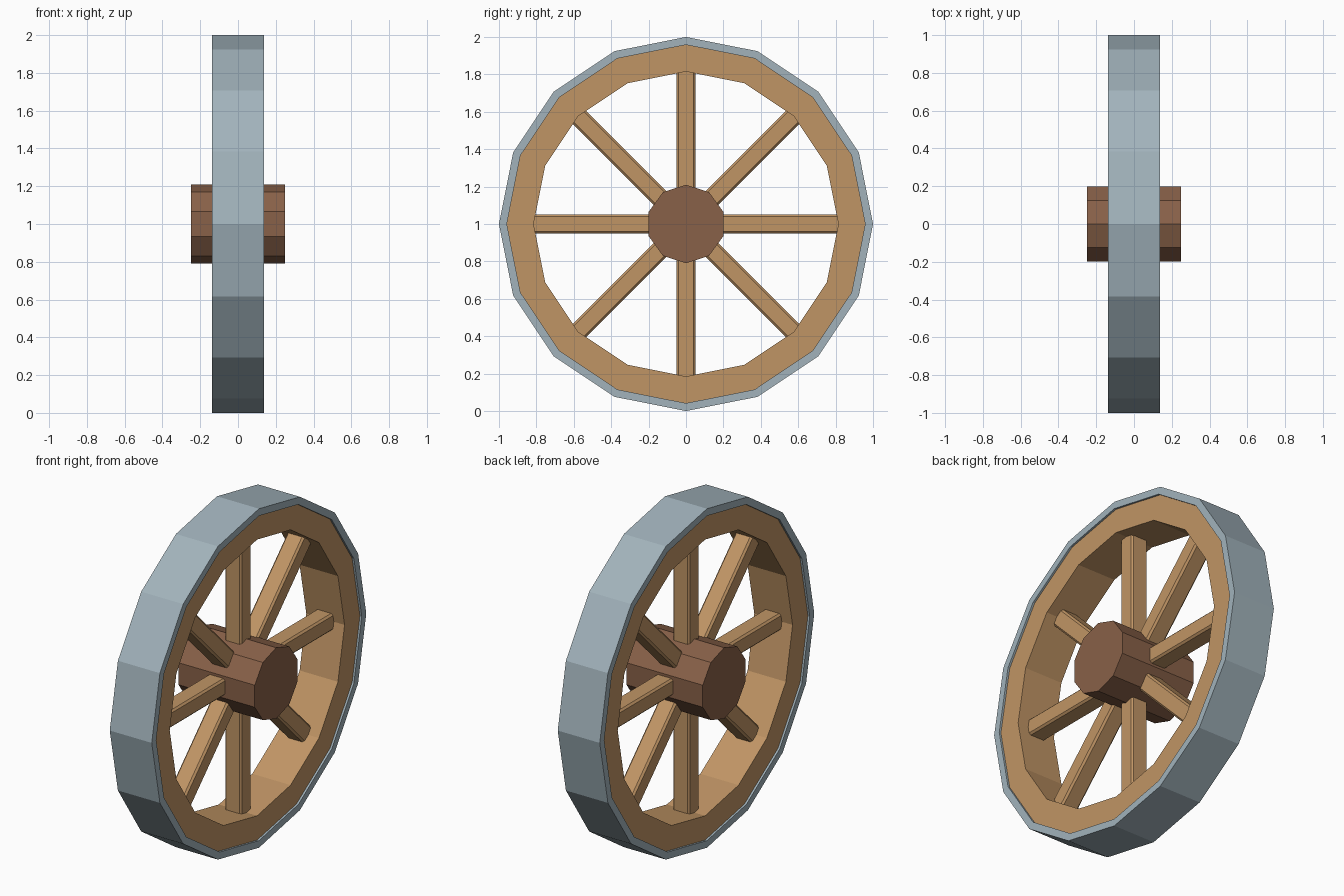
import bpy, bmesh
from math import sin, cos, pi

cube = bpy.data.objects.get("Cube")
if cube:
    bpy.data.objects.remove(cube)


def material(name, color):
    m = bpy.data.materials.new(name)
    m.use_nodes = True
    m.diffuse_color = (*color, 1)
    m.node_tree.nodes["Principled BSDF"].inputs["Base Color"].default_value = (*color, 1)
    return m


iron = material("blue grey iron", (0.36, 0.45, 0.50))
oak = material("light oak", (0.53, 0.30, 0.13))
walnut = material("dark walnut", (0.25, 0.12, 0.065))

CENTRE_Z = 1.0


def finish(bm, name, mat):
    bmesh.ops.recalc_face_normals(bm, faces=bm.faces)
    mesh = bpy.data.meshes.new(name)
    bm.to_mesh(mesh)
    bm.free()
    mesh.materials.append(mat)
    obj = bpy.data.objects.new(name, mesh)
    obj.location.z = CENTRE_Z
    bpy.context.collection.objects.link(obj)
    return obj


def circle(bm, x, radius, sides):
    """Polygon about the x axis with one corner straight up."""
    angles = [2 * pi * i / sides for i in range(sides)]
    return [bm.verts.new((x, radius * sin(a), radius * cos(a))) for a in angles]


def bridge(bm, a, b):
    n = len(a)
    for i in range(n):
        j = (i + 1) % n
        bm.faces.new((a[i], a[j], b[j], b[i]))


def ring(name, inner, outer, half, sides, mat):
    bm = bmesh.new()
    section = [(-half, inner), (-half, outer), (half, outer), (half, inner)]
    loops = [circle(bm, x, r, sides) for x, r in section]
    for i in range(4):
        bridge(bm, loops[i], loops[(i + 1) % 4])
    return finish(bm, name, mat)


def prism(name, loops, bm, mat):
    bridge(bm, *loops)
    bm.faces.new(loops[0])
    bm.faces.new(loops[1])
    return finish(bm, name, mat)


# Iron tyre and the slightly recessed wooden rim
ring("tyre", 0.958, 1.0, 0.137, 16, iron)
ring("rim", 0.815, 0.96, 0.125, 16, oak)

# Ten-sided hub
bm = bmesh.new()
prism("hub", [circle(bm, x, 0.21, 10) for x in (-0.249, 0.249)], bm, walnut)

# Eight chamfered spokes running from the hub into the rim
HX, HY, CUT = 0.055, 0.05, 0.011
corner = [(HX, HY - CUT), (HX - CUT, HY)]
outline = corner + [(-x, y) for x, y in reversed(corner)]
outline += [(-x, -y) for x, y in outline]
for i in range(8):
    bm = bmesh.new()
    loops = [[bm.verts.new((x, y, z)) for x, y in outline] for z in (0.12, 0.85)]
    spoke = prism(f"spoke_{i + 1}", loops, bm, oak)
    spoke.rotation_euler.x = i * pi / 4
